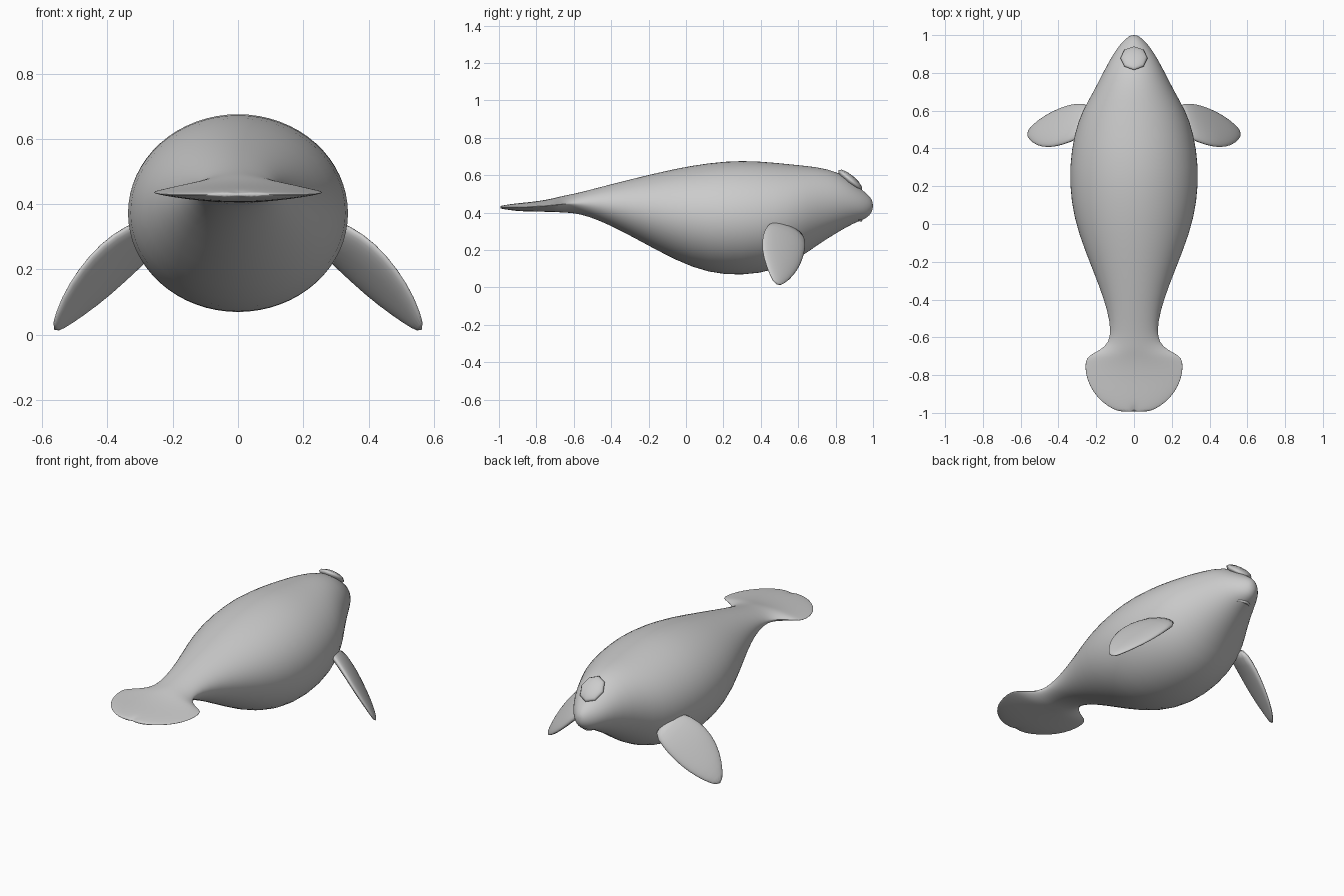
import bpy, bmesh, math
from mathutils import Vector

cube = bpy.data.objects.get("Cube")
if cube:
    bpy.data.objects.remove(cube, do_unlink=True)

skin = bpy.data.materials.new("grey skin")
skin.use_nodes = True
grey = (0.6, 0.6, 0.6, 1)
skin.diffuse_color = grey
skin.node_tree.nodes["Principled BSDF"].inputs["Base Color"].default_value = grey


def loft(name, rings, subdivide=1):
    """Skin a list of closed rings and cap both ends."""
    bm = bmesh.new()
    loops = [[bm.verts.new(p) for p in ring] for ring in rings]
    for a, b in zip(loops, loops[1:]):
        for i in range(len(a)):
            j = (i + 1) % len(a)
            bm.faces.new((a[i], a[j], b[j], b[i]))
    bm.faces.new(loops[0])
    bm.faces.new(loops[-1])
    bmesh.ops.recalc_face_normals(bm, faces=bm.faces)
    mesh = bpy.data.meshes.new(name)
    bm.to_mesh(mesh)
    bm.free()
    obj = bpy.data.objects.new(name, mesh)
    bpy.context.collection.objects.link(obj)
    finish(obj)
    mod = obj.modifiers.new("Smooth surface", "SUBSURF")
    mod.levels = mod.render_levels = subdivide
    return obj


def finish(obj):
    obj.data.materials.append(skin)
    for face in obj.data.polygons:
        face.use_smooth = True


# Body and tail paddle: y, top z, bottom z, half width, edge pinch
SECTIONS = [
    (1.0, .455, .42, .015, 1), (.985, .485, .385, .04, 1), (.95, .515, .362, .075, 1),
    (.9, .555, .345, .11, 1), (.82, .618, .30, .155, 1), (.7, .645, .225, .215, 1),
    (.6, .655, .15, .275, 1), (.48, .668, .09, .318, 1), (.3, .682, .06, .345, 1),
    (.12, .667, .075, .336, 1), (-.05, .638, .14, .297, 1), (-.25, .59, .25, .216, 1),
    (-.4, .552, .33, .158, 1), (-.52, .52, .38, .127, 1), (-.6, .498, .4, .125, 1.3),
    (-.65, .485, .406, .152, 1.8), (-.685, .475, .41, .215, 2.4), (-.705, .47, .411, .252, 2.6),
    (-.75, .46, .412, .262, 2.6), (-.82, .45, .413, .252, 2.4), (-.89, .443, .415, .218, 2),
    (-.945, .44, .418, .168, 1.6), (-.98, .438, .42, .112, 1.2), (-.996, .435, .422, .07, 1),
]
SIDES = 32


def body_ring(y, top, bottom, width, pinch):
    middle, half = (top + bottom) / 2, (top - bottom) / 2
    ring = []
    for i in range(SIDES):
        angle = math.tau * i / SIDES
        s, x = math.sin(angle), width * math.cos(angle)
        rise = math.copysign(abs(s) ** pinch, s) * half
        if pinch > 1:
            rise += s * .008 * min(1, pinch - 1)
        # small notch in the middle of the trailing edge
        notch = .025 * math.exp(-(x / .014) ** 2) if y < -.97 else 0
        ring.append((x, y + notch, middle + rise))
    return ring


loft("body", [body_ring(*s) for s in SECTIONS])

# Flippers, lofted between a leading and a trailing edge
LEADING = [(.22, .64, .29), (.30, .642, .21), (.36, .628, .15),
           (.43, .60, .09), (.51, .55, .033), (.558, .5, .006)]
TRAILING = [(.26, .47, .36), (.34, .43, .335), (.42, .405, .28),
            (.485, .402, .205), (.54, .427, .115), (.572, .47, .02)]
THICKNESS = [.03, .03, .027, .023, .017, .008]


def flipper(name, side):
    rings = []
    for k, (lead, trail) in enumerate(zip(LEADING, TRAILING)):
        lead, trail = Vector(lead), Vector(trail)
        chord = (trail - lead) / 2
        normal = chord.cross(Vector((.7, -.13, -.7))).normalized()
        ring = []
        for i in range(14):
            a = math.tau * i / 14
            p = (lead + trail) / 2 + chord * math.cos(a) + normal * THICKNESS[k] * math.sin(a)
            ring.append((p.x * side, p.y, p.z))
        rings.append(ring)
    return loft(name, rings)


flipper("left_flipper", 1)
flipper("right_flipper", -1)

# Raised pad on the forehead
bpy.ops.mesh.primitive_uv_sphere_add(segments=8, ring_count=6, radius=1,
                                     location=(0, .878, .574), rotation=(-.7, 0, 0))
pad = bpy.context.object
pad.name = "forehead_pad"
pad.scale = (.072, .082, .026)
finish(pad)

# Lip fold around the mouth under the snout
curve = bpy.data.curves.new("mouth_fold", "CURVE")
curve.dimensions = "3D"
curve.bevel_depth = .008
curve.bevel_resolution = 2
spline = curve.splines.new("POLY")
STEPS = 12
spline.points.add(STEPS)
for i, point in enumerate(spline.points):
    u = 2 * i / STEPS - 1
    point.co = (.065 * u, .935 - .05 * u * u, .359 + .012 * u * u, 1)
    point.radius = 1 - .7 * u * u
mouth = bpy.data.objects.new("mouth_fold", curve)
bpy.context.collection.objects.link(mouth)
curve.materials.append(skin)
